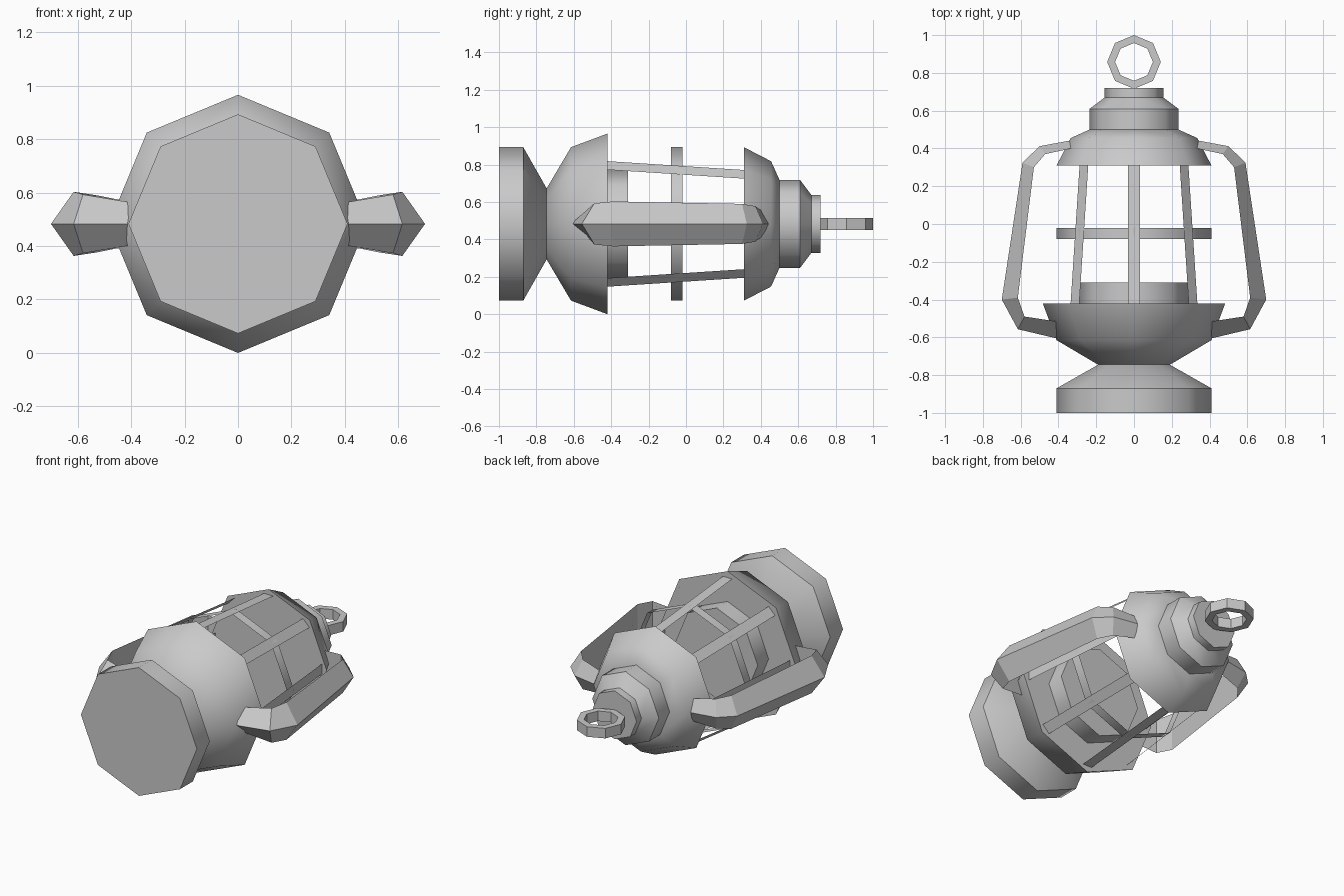
import bpy, bmesh, math
from mathutils import Vector

SIDES = 8
AXIS_Z = 0.483          # height of the lantern's long axis, which lies along y

cube = bpy.data.objects.get("Cube")
if cube:
    bpy.data.objects.remove(cube, do_unlink=True)

metal = bpy.data.materials.new("grey metal")
metal.use_nodes = True
grey = (0.59, 0.59, 0.59, 1)
metal.diffuse_color = grey
metal.node_tree.nodes["Principled BSDF"].inputs["Base Color"].default_value = grey


def finish(name, bm, smooth=None, closed=True):
    if closed:
        bmesh.ops.recalc_face_normals(bm, faces=bm.faces)
    mesh = bpy.data.meshes.new(name)
    bm.to_mesh(mesh)
    bm.free()
    mesh.materials.append(metal)
    obj = bpy.data.objects.new(name, mesh)
    bpy.context.collection.objects.link(obj)
    if smooth:
        bpy.ops.object.select_all(action='DESELECT')
        obj.select_set(True)
        bpy.context.view_layer.objects.active = obj
        bpy.ops.object.shade_smooth_by_angle(angle=math.radians(smooth))
    return obj


def around(radius, y, step):
    a = 2 * math.pi * step / SIDES
    return Vector((radius * math.cos(a), y, AXIS_Z + radius * math.sin(a)))


def bridge(bm, loops, wrap=False):
    pairs = list(zip(loops, loops[1:]))
    if wrap:
        pairs.append((loops[-1], loops[0]))
    for a, b in pairs:
        n = len(a)
        for i in range(n):
            bm.faces.new((a[i], a[(i + 1) % n], b[(i + 1) % n], b[i]))


def lathe(name, profile, caps=True):
    """Turn a (radius, y) profile into an eight-sided body."""
    bm = bmesh.new()
    loops = [[bm.verts.new(around(r, y, i)) for i in range(SIDES)]
             for r, y in profile]
    bridge(bm, loops)
    if caps:
        bm.faces.new(loops[0])
        bm.faces.new(loops[-1])
    return finish(name, bm, smooth=50)


# Turned bodies
lathe("base", [(0.41, -1.0), (0.41, -0.87), (0.19, -0.745)])
lathe("fuel_bowl", [(0.19, -0.745), (0.41, -0.615), (0.483, -0.42)])
lathe("burner", [(0.29, -0.42), (0.29, -0.31)])
lathe("guard_band", [(0.41, -0.08), (0.41, -0.02)], caps=False)
lathe("hood", [(0.41, 0.31), (0.335, 0.455), (0.235, 0.5)])
lathe("chimney", [(0.235, 0.5), (0.235, 0.61), (0.155, 0.67), (0.155, 0.72)])

# Flat cage strips leaning inward from the bowl to the hood
for step in range(SIDES):
    a = 2 * math.pi * step / SIDES
    side = Vector((-math.sin(a), 0, math.cos(a))) * 0.0325
    low, high = around(0.442, -0.42, step), around(0.375, 0.31, step)
    bm = bmesh.new()
    bm.faces.new([bm.verts.new(p) for p in
                  (low - side, high - side, high + side, low + side)])
    finish(f"cage_strip_{step + 1}", bm, closed=False)

# Hanging ring at the top
bm = bmesh.new()
loops = []
for r, dz in [(0.142, -0.032), (0.142, 0.032), (0.1, 0.032), (0.1, -0.032)]:
    loops.append([bm.verts.new((r * math.cos(i * math.pi / 4),
                                0.858 + r * math.sin(i * math.pi / 4),
                                AXIS_Z + dz)) for i in range(SIDES)])
bridge(bm, loops, wrap=True)
finish("hanging_ring", bm)

# Side arms: triangular section, as ridge x, ridge y, edge x, edge y, half width
ARM = [(0.37, -0.615, 0.37, -0.522, 0.075),
       (0.615, -0.557, 0.58, -0.49, 0.11),
       (0.70, -0.40, 0.615, -0.39, 0.12),
       (0.59, 0.325, 0.53, 0.30, 0.107),
       (0.50, 0.412, 0.47, 0.37, 0.095),
       (0.23, 0.462, 0.31, 0.405, 0.07)]
for name, sign in (("left_arm", 1), ("right_arm", -1)):
    bm = bmesh.new()
    loops = [[bm.verts.new((sign * rx, ry, AXIS_Z)),
              bm.verts.new((sign * ex, ey, AXIS_Z + h)),
              bm.verts.new((sign * ex, ey, AXIS_Z - h))]
             for rx, ry, ex, ey, h in ARM]
    bridge(bm, loops)
    bm.faces.new(loops[0])
    bm.faces.new(loops[-1])
    finish(name, bm)
